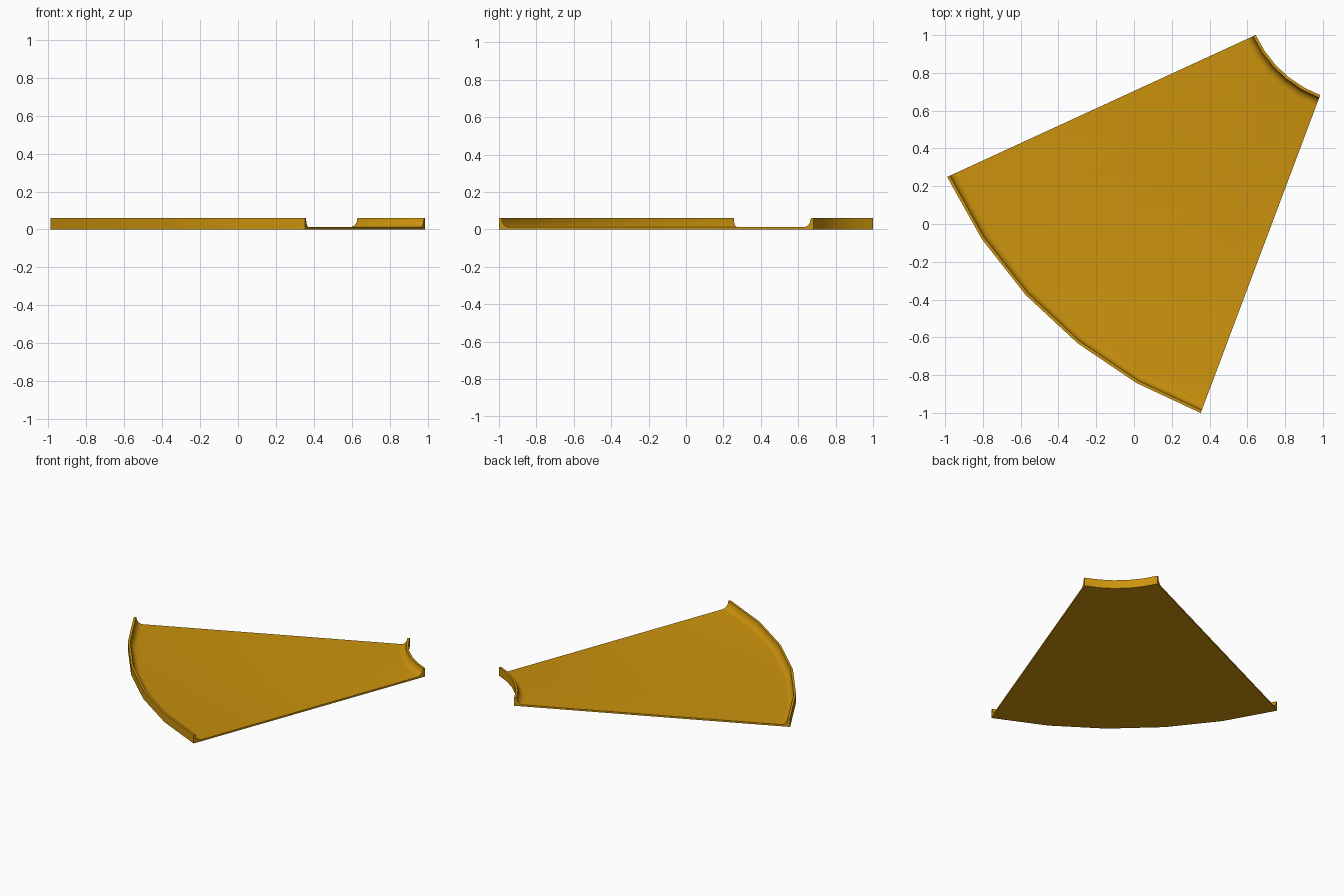
import bpy, bmesh
from math import sin, cos, radians

if "Cube" in bpy.data.objects:
    bpy.data.objects.remove(bpy.data.objects["Cube"])

R_IN, R_OUT = 0.614, 2.412          # radii of the two curved edges
A0, A1, STEPS = 204.7, 249.4, 5     # sector angles and facets
CX, CY = 1.202, 1.257               # centre of the sector
FLOOR, TOP = 0.012, 0.06

# Lip: thin flat top, then a concave fillet down to the floor (inset, height)
fillet_r = TOP - FLOOR - 0.006
lip = [(0.0, TOP), (0.015, TOP)]
for i in range(5):
    t = radians(90 * i / 4)
    lip.append((0.017 + fillet_r * (1 - cos(t)),
                FLOOR + fillet_r * (1 - sin(t))))

# Closed radial cross-section: floor plate with a lip at both ends
profile = [(R_OUT, 0.0)] + [(R_OUT - d, z) for d, z in lip]
profile += [(R_IN + d, z) for d, z in reversed(lip)] + [(R_IN, 0.0)]

# Sweep the section around the sector centre
bm = bmesh.new()
rings = []
for s in range(STEPS + 1):
    a = radians(A0 + (A1 - A0) * s / STEPS)
    rings.append([bm.verts.new((CX + r * cos(a), CY + r * sin(a), z))
                  for r, z in profile])
n = len(profile)
for p, q in zip(rings, rings[1:]):
    for i in range(n):
        j = (i + 1) % n
        bm.faces.new((p[i], p[j], q[j], q[i]))
bm.faces.new(rings[0])
bm.faces.new(rings[-1])
bmesh.ops.recalc_face_normals(bm, faces=bm.faces)

mesh = bpy.data.meshes.new("curved_tray_sector")
bm.to_mesh(mesh)
bm.free()
tray = bpy.data.objects.new("curved_tray_sector", mesh)
bpy.context.collection.objects.link(tray)

mat = bpy.data.materials.new("amber")
mat.diffuse_color = (0.60, 0.29, 0.004, 1)
mat.use_nodes = True
mat.node_tree.nodes["Principled BSDF"].inputs["Base Color"].default_value = mat.diffuse_color
mesh.materials.append(mat)

bpy.context.view_layer.objects.active = tray
tray.select_set(True)
bpy.ops.object.shade_smooth_by_angle(angle=radians(30))
